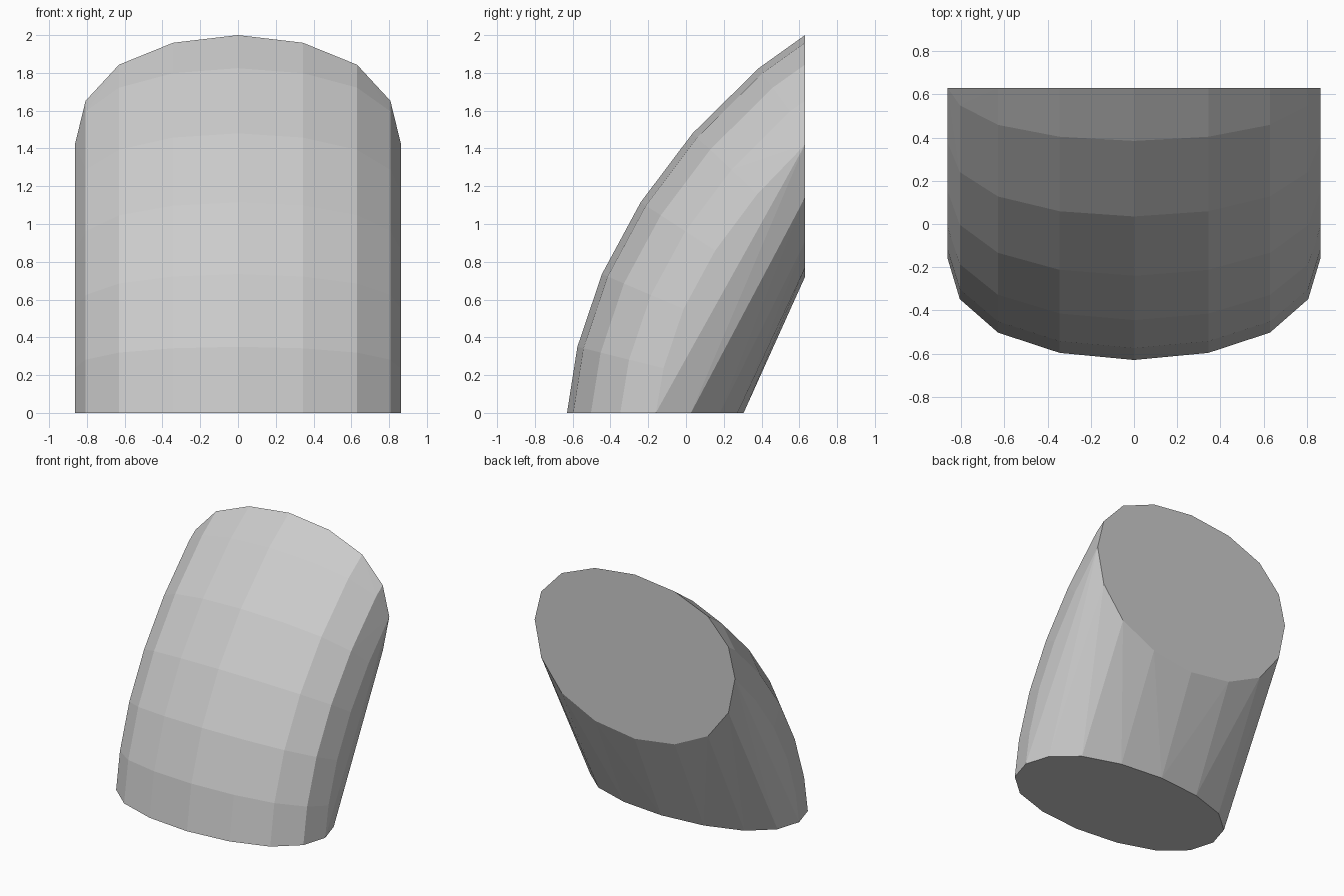
import bpy, bmesh, math
from mathutils import Vector

cube = bpy.data.objects.get("Cube")
if cube:
    bpy.data.objects.remove(cube, do_unlink=True)

# Material
grey = bpy.data.materials.new("light grey")
grey.use_nodes = True
grey.diffuse_color = (0.6, 0.6, 0.6, 1)
grey.node_tree.nodes["Principled BSDF"].inputs["Base Color"].default_value = (0.6, 0.6, 0.6, 1)

# Sixteen-sided oval section: widths and the matching fraction of its depth
WIDTHS = [0, 0.344, 0.63, 0.807, 0.8635]
DEPTHS = [1, 0.93, 0.73, 0.4, 0]
BACK = 0.63
PIVOT = Vector((0, 1.89, -0.265))
points = []


def half_ring(centre, reach):
    """Mirrored half oval from the centre out along the reach vector."""
    for w, d in zip(WIDTHS, DEPTHS):
        p = centre + reach * d
        if p.y > BACK + 0.001:
            continue
        for side in ((-1, 1) if w else (1,)):
            points.append(Vector((side * w, p.y, p.z)))


# Flat foot and flat back cut
foot = Vector((0, -0.16, 0))
half_ring(foot, Vector((0, -0.47, 0)))
half_ring(foot, Vector((0, 0.465, 0)))
cut = Vector((0, BACK, 1.42))
half_ring(cut, Vector((0, 0, 0.58)))
half_ring(cut, Vector((0, 0, -0.70)))

# Radial rings along the bowed front
for y, z in [(-0.575, 0.35), (-0.445, 0.735), (-0.24, 1.115), (0.035, 1.48), (0.385, 1.825)]:
    crest = Vector((0, y, z))
    out = (crest - PIVOT).normalized() * 0.47
    half_ring(crest - out, out)

# Wrap the rings into one solid with a straight back
bm = bmesh.new()
for p in points:
    bm.verts.new(p)
bmesh.ops.remove_doubles(bm, verts=bm.verts[:], dist=0.001)
bmesh.ops.convex_hull(bm, input=bm.verts[:])
bmesh.ops.delete(bm, geom=[v for v in bm.verts if not v.link_faces], context="VERTS")
bmesh.ops.dissolve_limit(bm, angle_limit=math.radians(0.5), verts=bm.verts[:], edges=bm.edges[:])
bmesh.ops.recalc_face_normals(bm, faces=bm.faces[:])

mesh = bpy.data.meshes.new("curved_block")
bm.to_mesh(mesh)
bm.free()
mesh.materials.append(grey)
block = bpy.data.objects.new("curved_block", mesh)
bpy.context.collection.objects.link(block)
